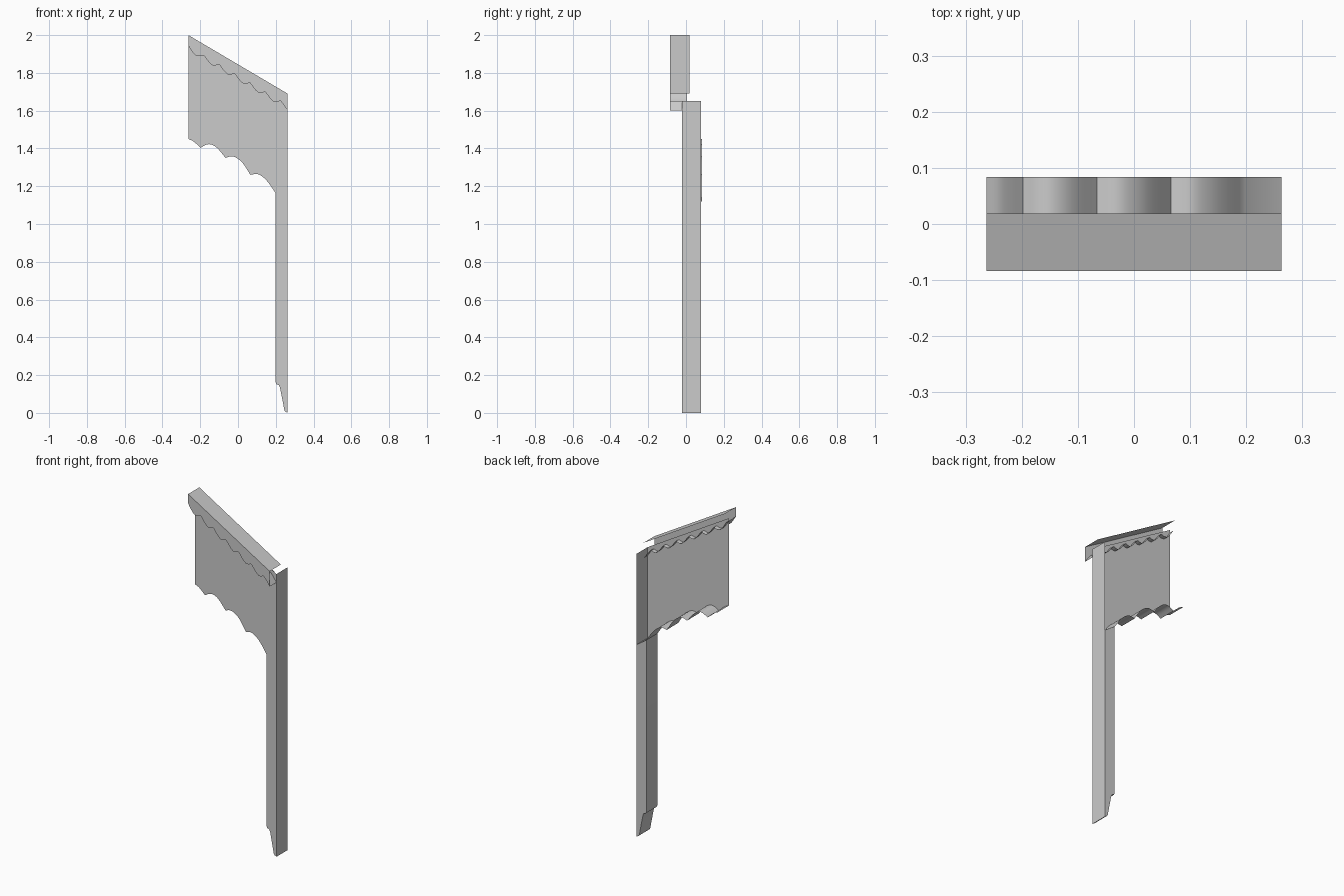
import bpy
from mathutils import Vector

if "Cube" in bpy.data.objects:
    bpy.data.objects.remove(bpy.data.objects["Cube"])

X = 0.263                                   # half width
FRONT, PANEL, BACK = -0.084, -0.021, 0.084  # main depth planes


def make(name, verts, faces, smooth=False):
    me = bpy.data.meshes.new(name)
    me.from_pydata(verts, [], faces)
    ob = bpy.data.objects.new(name, me)
    bpy.context.collection.objects.link(ob)
    if smooth:
        bpy.context.view_layer.objects.active = ob
        ob.select_set(True)
        bpy.ops.object.shade_smooth_by_angle(angle=0.55)
        ob.select_set(False)
    return ob


def strip(name, path, y0, y1, smooth=True):
    """Sheet swept along y from an x-z path."""
    n = len(path)
    verts = [(x, y0, z) for x, z in path] + [(x, y1, z) for x, z in path]
    return make(name, verts, [(i, n + i, n + i + 1, i + 1) for i in range(n - 1)], smooth)


def face_between(name, lower, top_z, y):
    """Flat front face between a wavy lower edge and a straight upper edge."""
    n = len(lower)
    verts = [(x, y, z) for x, z in lower] + [(x, y, top_z(x)) for x, z in lower]
    return make(name, verts, [(i, i + 1, n + i + 1, n + i) for i in range(n - 1)])


def roof(x):
    return 1.845 - 0.155 * x / X


def curve(pts, steps=4):
    """Smooth path through a few points."""
    p = [Vector(q) for q in pts]
    p = [2 * p[0] - p[1]] + p + [2 * p[-1] - p[-2]]
    out = []
    for a, b, c, d in zip(p, p[1:], p[2:], p[3:]):
        for k in range(steps):
            t = k / steps
            out.append(tuple(0.5 * (2 * b + (c - a) * t + (2 * a - 5 * b + 4 * c - d) * t * t
                                    + (3 * b - a - 3 * c + d) * t ** 3)))
    return out + [tuple(pts[-1])]


# Sloping trim: top sheet, wavy fascia and its underside
strip("trim_top", [(-X, 2.0), (X, roof(X))], FRONT, 0.019, False)
wave = [(-X, 1.945), (-0.237, 1.905)]
for i in range(6):
    x, z = -0.217 + 0.0815 * i, 1.889 - 0.0486 * i
    wave += [(x, z), (x + 0.022, z + 0.001), (x + 0.036, z + 0.004), (x + 0.055, z - 0.022)]
wave = [p for p in wave if p[0] < 0.24] + [(X, 1.601)]
wave = curve(wave, 2)
face_between("trim_fascia", wave, roof, FRONT)
strip("trim_underside", wave, FRONT, 0.005)

# Panel with scalloped lower edge
scallops = [
    [(-X, 1.45), (-0.24, 1.44), (-0.22, 1.424), (-0.198, 1.403)],
    [(-0.198, 1.403), (-0.17, 1.419), (-0.143, 1.421), (-0.11, 1.402), (-0.066, 1.35)],
    [(-0.066, 1.35), (-0.035, 1.358), (-0.008, 1.35), (0.025, 1.322), (0.066, 1.26)],
    [(0.066, 1.26), (0.1, 1.265), (0.13, 1.25), (0.16, 1.22), (0.198, 1.165)],
    [(0.198, 1.165), (X, 1.12)],
]
edge = []
for s in scallops:
    edge += curve(s)[:-1] if len(s) > 2 else s
face_between("panel_face", edge, lambda x: roof(x) - 0.04, PANEL)
strip("panel_underside", edge, PANEL, BACK)

# Post with tapered foot, open at the top
foot = [(0.198, 0.165), (0.203, 0.152), (0.216, 0.148), (0.222, 0.135),
        (0.236, 0.065), (0.246, 0.012), (0.252, 0.006), (X, 0.0)]
post_top = lambda x: 1.165 - 0.045 * (x - 0.198) / (X - 0.198)
face_between("post_front", foot, post_top, PANEL)
face_between("post_back", foot, post_top, 0.08)
strip("post_left_and_foot", [(0.198, 1.165)] + foot, PANEL, 0.08)
strip("post_right", [(X, 0.0), (X, 1.65)], PANEL, 0.08, False)
